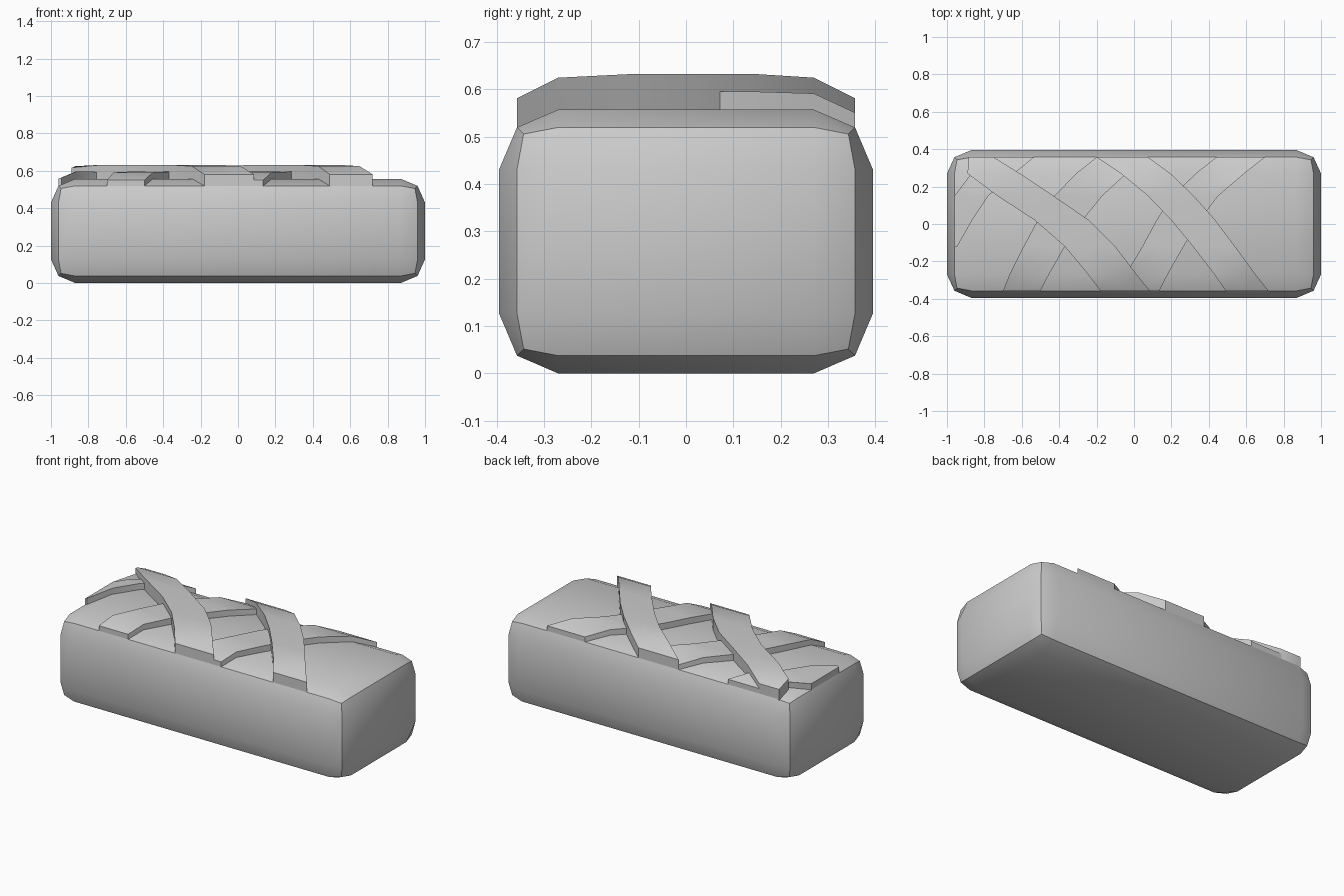
import bpy, bmesh, math
from itertools import product

if "Cube" in bpy.data.objects:
    bpy.data.objects.remove(bpy.data.objects["Cube"])

HALF = (1.0, 0.395, 0.2785)     # loaf half sizes
INNER = (0.87, 0.27, 0.1515)    # flat part of each face
RIM = (0.96, 0.357, 0.241)      # sharp edge between faces


def finish(name, bm):
    bmesh.ops.remove_doubles(bm, verts=bm.verts, dist=1e-5)
    bmesh.ops.recalc_face_normals(bm, faces=bm.faces)
    me = bpy.data.meshes.new(name)
    bm.to_mesh(me)
    bm.free()
    ob = bpy.data.objects.new(name, me)
    bpy.context.collection.objects.link(ob)
    bpy.ops.object.select_all(action='DESELECT')
    ob.select_set(True)
    bpy.context.view_layer.objects.active = ob
    bpy.ops.object.shade_smooth_by_angle(angle=math.radians(32))
    return ob


# Loaf body: every face of the box is a 3x3 grid with a raised middle
def body_point(idx):
    ends = sum(i in (0, 3) for i in idx)
    p = []
    for k, i in enumerate(idx):
        s = -1 if i < 2 else 1
        if i in (1, 2):
            v = INNER[k]
        else:
            v = {1: HALF[k], 2: RIM[k], 3: RIM[k] - 0.014}[ends]
        p.append(s * v)
    return (p[0], p[1], p[2] + HALF[2])


bm = bmesh.new()
grid = {i: bm.verts.new(body_point(i)) for i in product(range(4), repeat=3)
        if any(c in (0, 3) for c in i)}
for axis, end in product(range(3), (0, 3)):
    for u, v in product(range(3), repeat=2):
        quad = []
        for du, dv in ((0, 0), (1, 0), (1, 1), (0, 1)):
            c = [u + du, v + dv]
            c.insert(axis, end)
            quad.append(grid[tuple(c)])
        bm.faces.new(quad)
finish("loaf_body", bm)


# Height of the loaf's top surface
def surface(x, y):
    dx = max(0, abs(x) - INNER[0]) / (RIM[0] - INNER[0])
    dy = max(0, abs(y) - INNER[1]) / (RIM[1] - INNER[1])
    return 0.557 - 0.0375 * min(1, max(dx, dy))


# Crossing dough strip: closed band between a left and a right edge curve
YS = (-0.357, -0.27, -0.12, 0.02, 0.15, 0.27, 0.357)


def strip(name, left, right, height):
    bm = bmesh.new()
    tops, bots = [], []
    for y, l, r in zip(YS[-len(left):], left, right):
        mid = -0.87 if l < -0.87 < r else (l + r) / 2
        xs = (l, mid, r)
        sag = 0.1 * height * max(0, abs(y) - 0.16) / 0.11
        tops.append([bm.verts.new((x, y, surface(x, y) + height - sag)) for x in xs])
        bots.append([bm.verts.new((x, y, surface(x, y) - 0.008)) for x in xs])
    n = len(tops)
    for i in range(n - 1):
        for layer in (tops, bots):
            for c in (0, 1):
                bm.faces.new((layer[i][c], layer[i][c + 1],
                              layer[i + 1][c + 1], layer[i + 1][c]))
        for c in (0, 2):
            bm.faces.new((tops[i][c], tops[i + 1][c], bots[i + 1][c], bots[i][c]))
    for i in (0, n - 1):
        for c in (0, 1):
            bm.faces.new((tops[i][c], tops[i][c + 1], bots[i][c + 1], bots[i][c]))
    finish(name, bm)


# Lower strips
strip("lower_strip_left", (-.96, -.96, -.96, -.87, -.75),
      (-.945, -.865, -.78, -.64, -.535), 0.038)
strip("lower_strip_middle", (-.70, -.665, -.59, -.515, -.425, -.31, -.20),
      (-.50, -.455, -.37, -.275, -.17, -.04, .07), 0.038)
strip("lower_strip_right", (-.10, -.045, .045, .12, .205, .33, .44),
      (.135, .18, .265, .35, .45, .59, .70), 0.038)

# Upper strips
strip("upper_strip_left", (-.18, -.245, -.37, -.53, -.73, -.89, -.885),
      (.085, .015, -.10, -.24, -.43, -.61, -.75), 0.075)
strip("upper_strip_right", (.49, .43, .315, .20, .075, -.07, -.20),
      (.72, .65, .54, .435, .32, .195, .075), 0.075)
